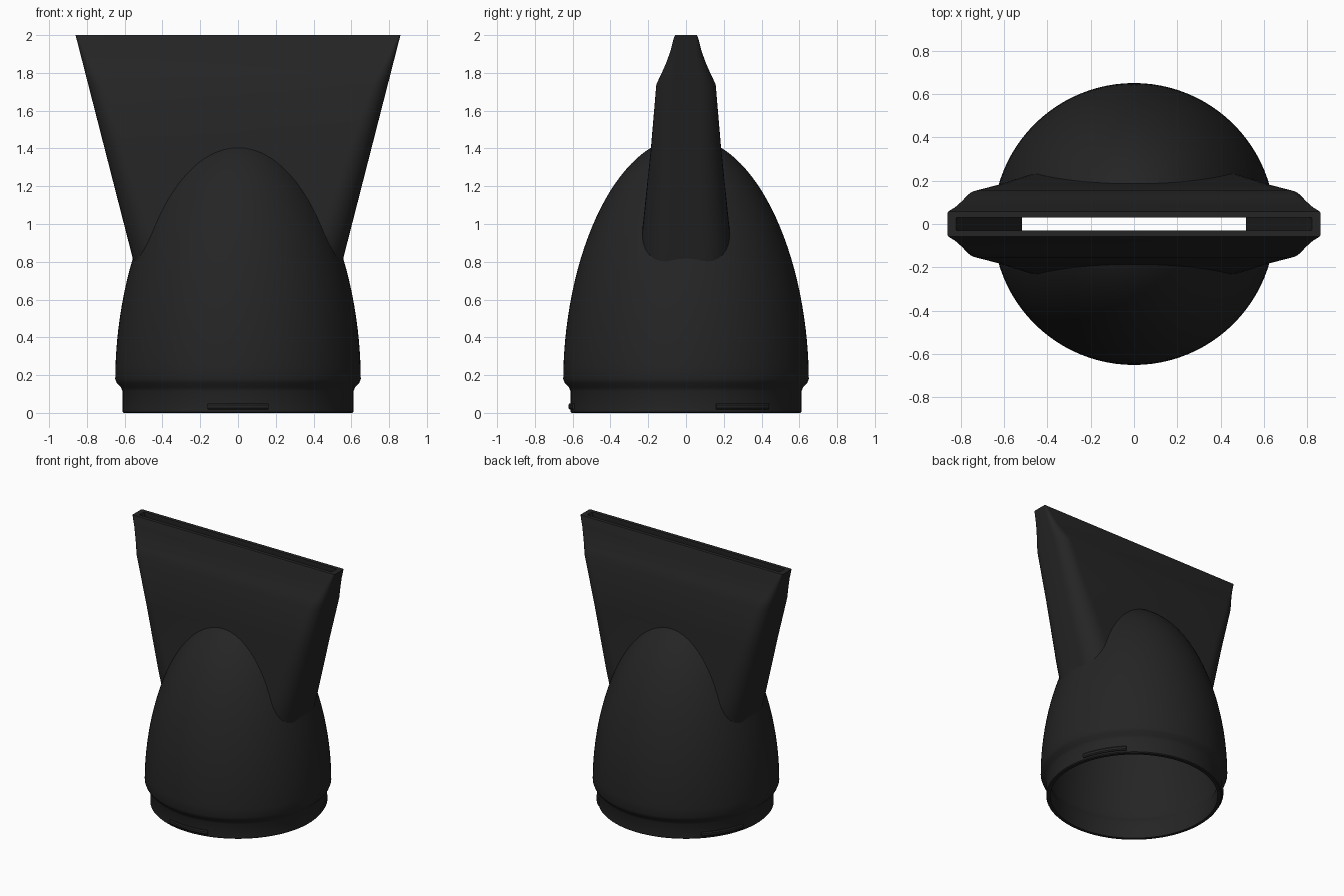
import bpy
import bmesh
from math import sin, cos, pi, radians

if "Cube" in bpy.data.objects:
    bpy.data.objects.remove(bpy.data.objects["Cube"], do_unlink=True)

black = bpy.data.materials.new("matte_black")
black.use_nodes = True
black.diffuse_color = (0.018, 0.018, 0.018, 1)
bsdf = black.node_tree.nodes["Principled BSDF"]
bsdf.inputs["Base Color"].default_value = black.diffuse_color
bsdf.inputs["Roughness"].default_value = 0.6


def loft(name, rings):
    """Skin a closed solid through rings of equal point count."""
    bm = bmesh.new()
    loops = [[bm.verts.new(p) for p in ring] for ring in rings]
    for a, b in zip(loops, loops[1:]):
        for i in range(len(a)):
            j = (i + 1) % len(a)
            bm.faces.new((a[i], a[j], b[j], b[i]))
    bm.faces.new(loops[0])
    bm.faces.new(loops[-1])
    bmesh.ops.recalc_face_normals(bm, faces=bm.faces)
    mesh = bpy.data.meshes.new(name)
    bm.to_mesh(mesh)
    bm.free()
    mesh.materials.append(black)
    obj = bpy.data.objects.new(name, mesh)
    bpy.context.collection.objects.link(obj)
    return obj


def circle(r, z, n=96):
    return [(r * cos(2 * pi * i / n), r * sin(2 * pi * i / n), z) for i in range(n)]


def rounded_rect(hx, hy, r, z, n=8):
    """Rounded rectangle ring; the corner radius is limited by the half depth."""
    r = min(r, hy * 0.95)
    ring = []
    for k, (sx, sy) in enumerate(((1, 1), (-1, 1), (-1, -1), (1, -1))):
        for i in range(n + 1):
            a = pi / 2 * (k + i / n)
            ring.append((sx * (hx - r) + r * cos(a), sy * (hy - r) + r * sin(a), z))
    return ring


def dome_rings(collar, wall=0.0, steps=30):
    """Collar rings followed by the bullet-shaped shell."""
    rings = [circle(r, z) for r, z in collar]
    base, top = 0.18, 1.46 - wall
    for i in range(steps):
        t = sin(pi / 2 * i / steps)
        r = (0.65 - wall) * (1 - t ** 1.9) ** 0.5
        rings.append(circle(r, base + (top - base) * t))
    return rings


def half_width(z):
    return 0.55 + (z - 0.79) * 0.31 / 1.21


def boolean(target, tool, operation):
    mod = target.modifiers.new(operation.lower(), 'BOOLEAN')
    mod.operation = operation
    mod.solver = 'EXACT'
    mod.object = tool
    bpy.context.view_layer.objects.active = target
    bpy.ops.object.modifier_apply(modifier=mod.name)
    bpy.data.objects.remove(tool, do_unlink=True)


# Flat fan: height, half depth, corner radius
fan = [(0.7, 0.25, 0.17), (0.95, 0.233, 0.15), (1.4, 0.186, 0.115),
       (1.74, 0.157, 0.085), (1.8, 0.128, 0.065), (1.86, 0.102, 0.045),
       (1.92, 0.081, 0.03), (1.98, 0.066, 0.015), (2.0, 0.058, 0.008)]
wall = 0.04

# Outer shell
nozzle = loft("nozzle_body", dome_rings(
    [(0.605, 0), (0.611, 0.006), (0.611, 0.115), (0.62, 0.135), (0.642, 0.158)]))
boolean(nozzle, loft("fan_outlet", [
    rounded_rect(half_width(z), y, r, z) for z, y, r in fan]), 'UNION')

# Hollow interior, open at the collar and the slot
boolean(nozzle, loft("inner_dome", dome_rings(
    [(0.583, -0.05), (0.583, 0.12), (0.6, 0.16)], wall)), 'DIFFERENCE')
inner = [(z, max(y - wall, 0.03), max(r - wall, 0.004)) for z, y, r in fan]
inner.append((2.05, 0.03, 0.004))
boolean(nozzle, loft("inner_fan", [
    rounded_rect(half_width(min(z, 2)) - wall, y, r, z)
    for z, y, r in inner]), 'DIFFERENCE')

# Three locking ribs around the collar
ribs = []
for k, side in enumerate(("front", "left", "right")):
    centre = (-90, 30, 150)[k]
    rings = []
    for i in range(13):
        a = radians(centre - 15 + 30 * i / 12)
        rings.append([(r * cos(a), r * sin(a), z) for r, z in
                      ((0.6, 0.018), (0.617, 0.018), (0.623, 0.026),
                       (0.623, 0.042), (0.617, 0.05), (0.6, 0.05))])
    ribs.append(loft(side + "_locking_rib", rings))

# Smooth shading with crisp edges
bpy.ops.object.select_all(action='DESELECT')
for obj in [nozzle] + ribs:
    obj.select_set(True)
bpy.context.view_layer.objects.active = nozzle
bpy.ops.object.shade_smooth_by_angle(angle=radians(28))
